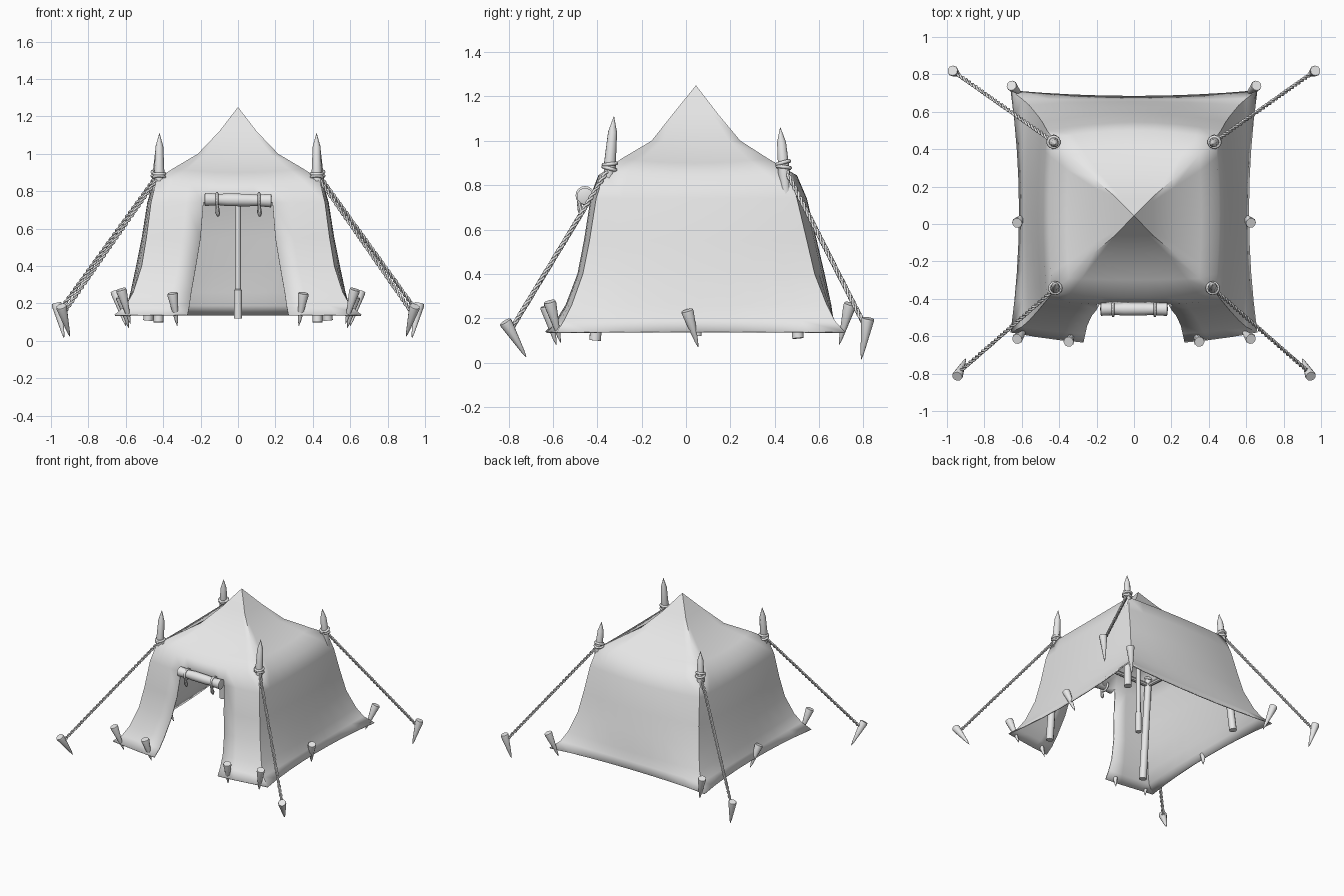
import bpy, bmesh, math
from mathutils import Vector

old = bpy.data.objects.get("Cube")
if old:
    bpy.data.objects.remove(old, do_unlink=True)

grey = bpy.data.materials.new("plain grey")
grey.use_nodes = True
grey.diffuse_color = (0.8, 0.8, 0.8, 1)
grey.node_tree.nodes["Principled BSDF"].inputs["Base Color"].default_value = (0.8, 0.8, 0.8, 1)


def finish(name, bm, angle=40):
    mesh = bpy.data.meshes.new(name)
    bm.to_mesh(mesh)
    bm.free()
    mesh.materials.append(grey)
    mesh.shade_smooth()
    mesh.set_sharp_from_angle(angle=math.radians(angle))
    obj = bpy.data.objects.new(name, mesh)
    bpy.context.collection.objects.link(obj)
    return obj


def turned(name, start, end, profile, sides=10):
    """Round part along start-end; profile holds (fraction along, radius)."""
    start, end = Vector(start), Vector(end)
    rot = (end - start).to_track_quat('Z', 'Y')
    bm = bmesh.new()
    rings = []
    for t, r in profile:
        centre = start.lerp(end, t)
        rings.append([bm.verts.new(centre + rot @ Vector((r * math.cos(a), r * math.sin(a), 0)))
                      for a in (math.tau * k / sides for k in range(sides))])
    for low, high in zip(rings, rings[1:]):
        for k in range(sides):
            n = (k + 1) % sides
            bm.faces.new((low[k], low[n], high[n], high[k]))
    bm.faces.new(rings[0][::-1])
    bm.faces.new(rings[-1])
    return finish(name, bm)


def tube(name, paths, radius, cyclic=False):
    curve = bpy.data.curves.new(name, 'CURVE')
    curve.dimensions = '3D'
    curve.bevel_depth = radius
    curve.bevel_resolution = 1
    curve.use_fill_caps = True
    for path in paths:
        s = curve.splines.new('POLY')
        s.points.add(len(path) - 1)
        s.use_cyclic_u = cyclic
        for p, co in zip(s.points, path):
            p.co = (*co, 1)
    curve.materials.append(grey)
    obj = bpy.data.objects.new(name, curve)
    bpy.context.collection.objects.link(obj)


def loop(centre, axis, radius, n=16):
    rot = Vector(axis).to_track_quat('Z', 'Y')
    return [Vector(centre) + rot @ Vector((radius * math.cos(math.tau * k / n),
            radius * math.sin(math.tau * k / n), 0)) for k in range(n)]


# Canopy rows: height, half width, front y, back y,
# side bulge, front bulge, back bulge, half opening width
ROWS = [
    (1.12, .10, -.06, .145, 0, 0, 0, .04),
    (1.00, .215, -.155, .245, 0, 0, 0, .09),
    (.92, .35, -.29, .37, .01, .01, .02, .14),
    (.865, .435, -.365, .46, .02, .03, .04, .17),
    (.74, .465, -.405, .50, .02, .03, .045, .185),
    (.55, .49, -.435, .545, .025, .03, .045, .20),
    (.40, .515, -.465, .58, .03, .03, .045, .225),
    (.26, .56, -.515, .635, .015, .035, .02, .25),
    (.19, .60, -.55, .67, -.005, .045, -.005, .26),
    (.14, .66, -.58, .715, -.045, .065, -.03, .27),
]
SIDE, FLAP, DOOR = 8, 3, 4


def ring_points(row):
    z, X, yf, yb, bs, bf, bb, w = row
    xs = [-X + (X - w) * k / FLAP for k in range(FLAP)]
    xs += [-w + 2 * w * k / DOOR for k in range(DOOR)]
    xs += [w + (X - w) * k / FLAP for k in range(FLAP)]
    sag = .02 if .8 < z < .95 else 0
    hump = [4 * (k / SIDE) * (1 - k / SIDE) for k in range(SIDE)]
    pts = [(x, yf - bf * (1 - (x / X) ** 2), z - sag * (1 - (x / X) ** 2)) for x in xs]
    pts += [(X + bs * h, yf + (yb - yf) * k / SIDE, z - sag * h) for k, h in enumerate(hump)]
    pts += [(X - 2 * X * k / SIDE, yb + bb * h, z - sag * h) for k, h in enumerate(hump)]
    pts += [(-X - bs * h, yb + (yf - yb) * k / SIDE, z - sag * h) for k, h in enumerate(hump)]
    return pts


bm = bmesh.new()
peak = bm.verts.new((0, .045, 1.25))
rings = [[bm.verts.new(p) for p in ring_points(r)] for r in ROWS]
count = len(rings[0])
for j in range(count):
    n = (j + 1) % count
    bm.faces.new((peak, rings[0][j], rings[0][n]))
    for i in range(len(ROWS) - 1):
        in_door = FLAP <= j < FLAP + DOOR and ROWS[i][0] < .75
        if not in_door:
            bm.faces.new((rings[i][j], rings[i + 1][j], rings[i + 1][n], rings[i][n]))
canopy = finish("canopy", bm, 60)
cloth = canopy.modifiers.new("cloth thickness", 'SOLIDIFY')
cloth.thickness = .008
cloth.offset = -1

# Central pole with its thicker foot
turned("centre_pole", (0, .05, .12), (0, .045, 1.2), [(0, .022), (.14, .022), (.145, .016), (1, .014)])

POLE = [(0, .027), (.74, .024), (.78, .028), (.93, .021), (1, .001)]
PEG = [(0, .001), (.15, .008), (.95, .029), (1, .027)]
tops = {}
for sx, side in ((1, "left"), (-1, "right")):
    for end, foot, tip, peg_tip, peg_top in (
            ("front", (.425, -.41, .10), (.42, -.325, 1.11), (.90, -.72, .025), (.945, -.815, .185)),
            ("back", (.48, .505, .11), (.42, .425, 1.06), (.93, .79, .015), (.97, .82, .20))):
        flip = lambda p: Vector((p[0] * sx, p[1], p[2]))
        foot, tip, peg_tip, peg_top = map(flip, (foot, tip, peg_tip, peg_top))
        tag = f"{end}_{side}"
        # Sharpened corner pole with a tied collar
        turned(f"pole_{tag}", foot, tip, POLE)
        knot = foot.lerp(tip, .775 if end == "front" else .82)
        tops[end, side] = foot.lerp(tip, .72)
        up = (tip - foot).normalized()
        tube(f"collar_{tag}", [loop(knot + up * h, up + Vector((0, tilt, 0)), .029)
                               for h, tilt in ((-.008, .2), (.012, -.2))], .009, True)
        # Guy rope of two twisted strands, and its stake
        turned(f"guy_stake_{tag}", peg_tip, peg_top, PEG)
        hook = peg_tip.lerp(peg_top, .75)
        rot = (hook - knot).to_track_quat('Z', 'Y')
        strands = [[knot.lerp(hook, k / 120) + rot @ Vector((.006 * math.cos(k * .8 + ph),
                    .006 * math.sin(k * .8 + ph), 0)) for k in range(121)] for ph in (0, math.pi)]
        tube(f"guy_rope_{tag}", strands, .006)

    # Pegs holding down the hem
    for place, tip, top in (
            ("front_corner", (.575, -.565, .09), (.625, -.615, .275)),
            ("door", (.325, -.585, .08), (.35, -.63, .255)),
            ("side", (.585, .055, .07), (.625, .005, .235)),
            ("back_corner", (.60, .69, .08), (.655, .74, .265))):
        turned(f"hem_peg_{place}_{side}", (tip[0] * sx, tip[1], tip[2]), (top[0] * sx, top[1], top[2]), PEG)

# Beams joining the corner poles beneath the roof
for a, b in ((("front", "left"), ("front", "right")), (("back", "left"), ("back", "right")),
             (("front", "left"), ("back", "left")), (("front", "right"), ("back", "right"))):
    turned("beam_" + "_".join(a + b), tops[a], tops[b], [(0, .015), (1, .015)], 8)

# Rolled door flap with two ties
turned("rolled_flap", (-.18, -.455, .757), (.18, -.455, .75),
       [(0, .025), (.01, .036), (.16, .033), (.2, .03), (.35, .035), (.65, .034), (.8, .03), (.84, .033),
        (.99, .037), (1, .026)], 14)
for sx, side in ((1, "left"), (-1, "right")):
    x = .112 * sx
    tube(f"flap_tie_{side}", [loop((x, -.455, .753), (1, 0, 0), .036)], .008, True)
    turned(f"flap_tie_tail_{side}", (x, -.485, .73), (x + .005, -.47, .665), [(0, .008), (.7, .014), (1, .006)], 8)
